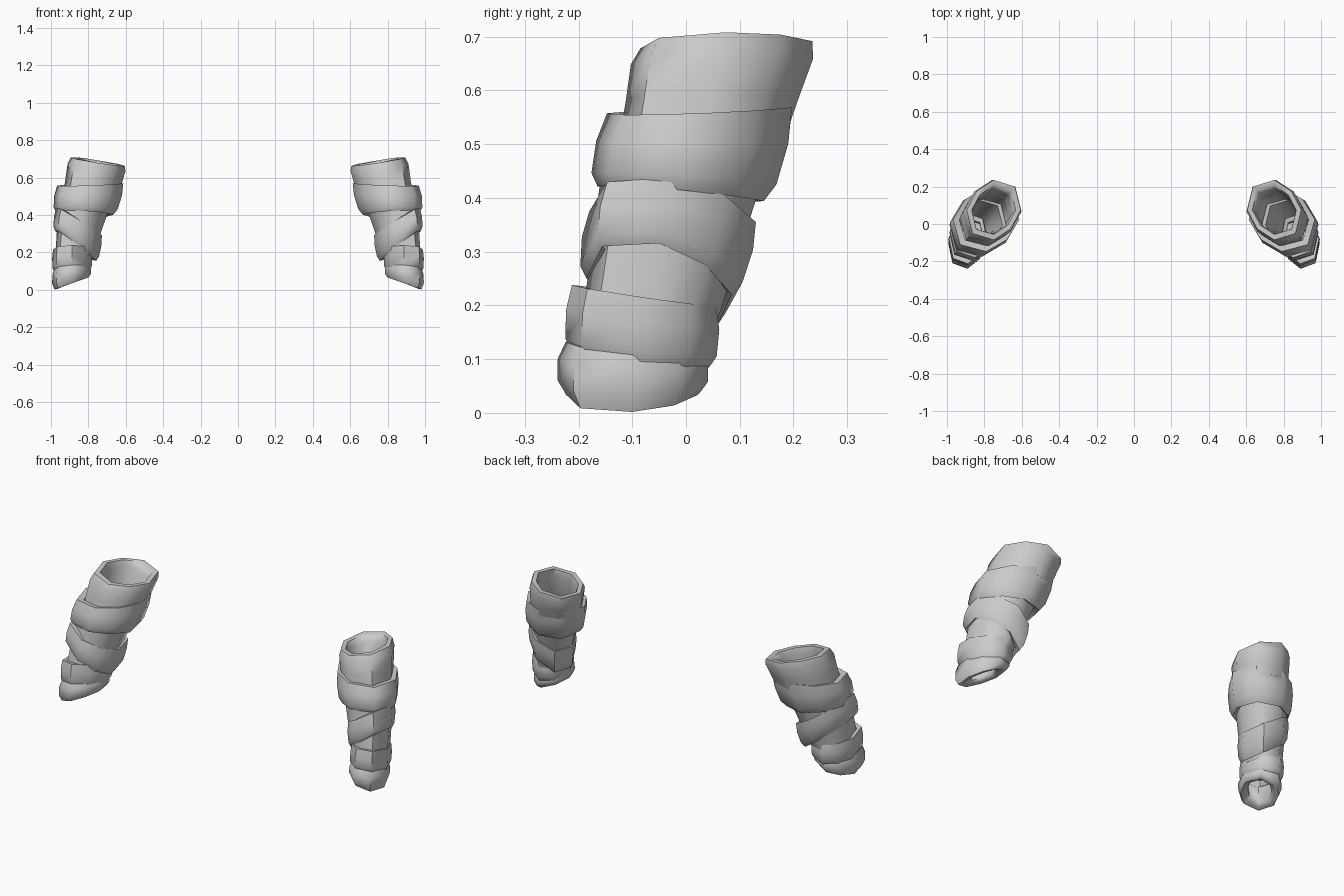
import bpy
from math import sin, cos, tau

SIDES = 8

# Cross-section of a padded wrap: (radius scale, height 0..1), closed loop
WRAP = [(0.74, 0.10), (0.90, 0.0), (0.99, 0.18), (1.0, 0.62), (0.94, 1.0), (0.76, 0.96)]
RIM = [(0.76, 0.0), (0.97, 0.0), (0.98, 0.35), (1.0, 0.80), (0.93, 1.0), (0.76, 1.0), (0.70, 0.78)]
CUFF = [(0.56, 0.20), (0.70, 0.03), (0.88, 0.0), (1.0, 0.28), (1.0, 0.68), (0.90, 1.0), (0.65, 1.0)]
LINING = [(0.86, 0.0), (1.0, 0.0), (1.0, 1.0), (0.86, 1.0)]


def band(name, low, high, profile):
    """Loft a closed profile round a leaning ring.
    low / high: (cx, cy, z, rx, ry, slope along x, slope along y)"""
    verts, faces = [], []
    n = len(profile)
    for i in range(SIDES):
        a = tau * i / SIDES
        skew = 1 - 0.11 * sin(2 * a)
        for s, t in profile:
            cx, cy, z, rx, ry, sx, sy = [p + (q - p) * t for p, q in zip(low, high)]
            dx, dy = rx * cos(a) * skew, ry * sin(a) * skew
            verts.append((cx + dx * s, cy + dy * s, z + sx * dx + sy * dy))
    for i in range(SIDES):
        j = (i + 1) % SIDES
        for k in range(n):
            m = (k + 1) % n
            faces.append((i * n + k, j * n + k, j * n + m, i * n + m))
    mesh = bpy.data.meshes.new(name)
    mesh.from_pydata(verts, [], faces)
    mesh.update()
    ob = bpy.data.objects.new(name, mesh)
    bpy.context.collection.objects.link(ob)
    # second sleeve on the other side
    ob.modifiers.new("mirror", 'MIRROR').use_clip = False
    bpy.ops.object.select_all(action='DESELECT')
    ob.select_set(True)
    bpy.context.view_layer.objects.active = ob
    bpy.ops.object.shade_smooth_by_angle(angle=1.0)


# Open top rim
band("top_rim_wrap", (0.782, 0.035, 0.53, 0.155, 0.160, 0.0, 0.0),
     (0.750, 0.075, 0.685, 0.155, 0.172, 0.15, 0.04), RIM)
# Thick upper wrap
band("upper_wrap", (0.820, -0.010, 0.408, 0.170, 0.172, 0.04, -0.08),
     (0.790, 0.025, 0.563, 0.188, 0.183, -0.03, 0.03), WRAP)
# Steeply slanted middle wrap
band("slanted_wrap", (0.868, -0.050, 0.235, 0.122, 0.150, 0.66, -0.10),
     (0.850, -0.025, 0.365, 0.130, 0.165, 0.56, -0.06), WRAP)
# Plain sleeve showing between the wraps
band("inner_sleeve", (0.880, -0.070, 0.16, 0.098, 0.125, 0.0, 0.0),
     (0.822, -0.005, 0.45, 0.138, 0.152, 0.0, 0.0), LINING)
# Lower wrap
band("lower_wrap", (0.886, -0.085, 0.100, 0.106, 0.142, -0.05, -0.11),
     (0.888, -0.078, 0.218, 0.107, 0.143, -0.03, -0.14), WRAP)
# Wrist cuff with open end
band("wrist_cuff", (0.890, -0.100, 0.034, 0.104, 0.140, -0.31, 0.0),
     (0.890, -0.098, 0.125, 0.102, 0.140, -0.10, -0.05), CUFF)
